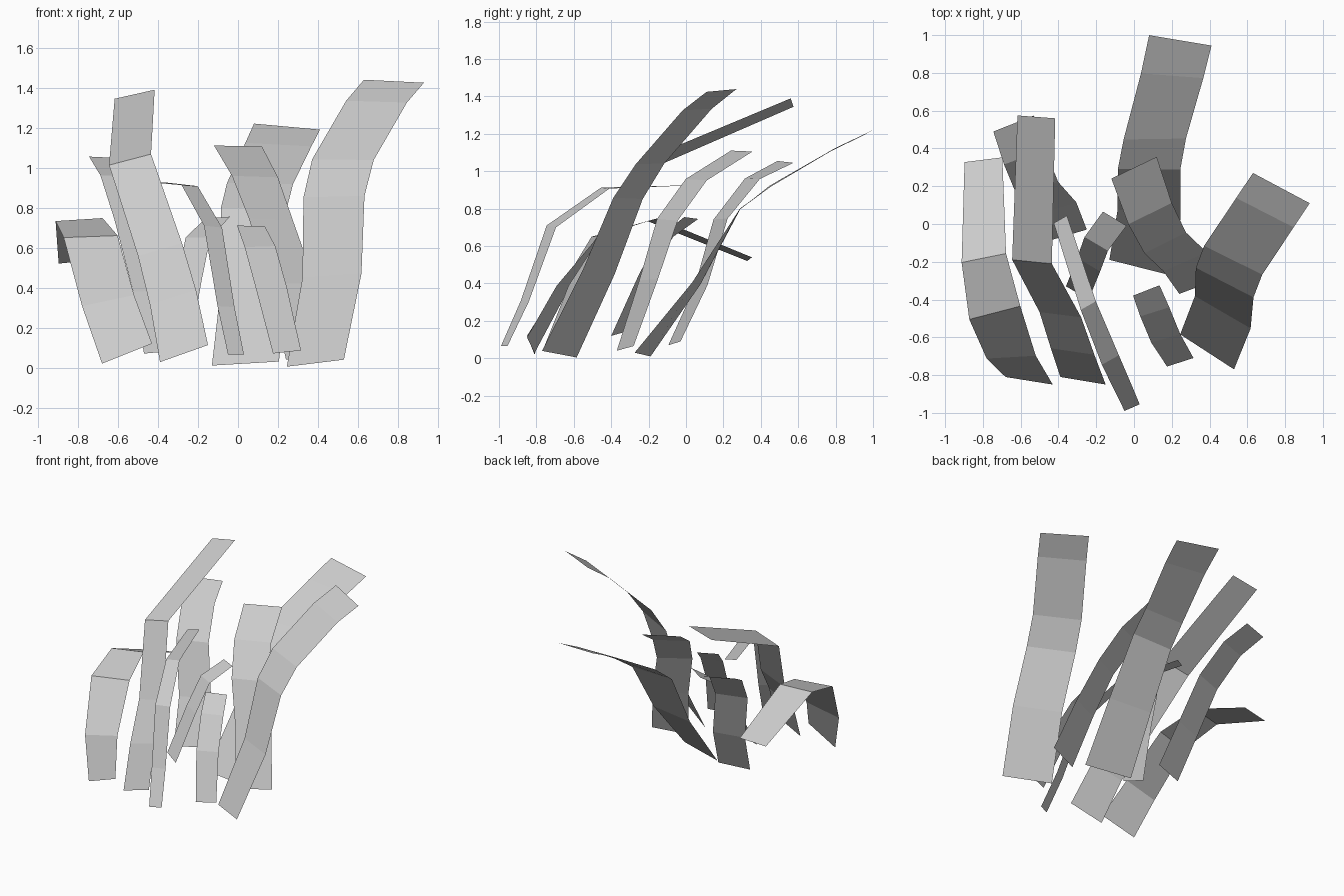
import bpy
from mathutils import Vector


def span_at(spans, t):
    """Width vector along the blade, blended between the given spans."""
    f = t * (len(spans) - 1)
    i = min(int(f), len(spans) - 2)
    return Vector(spans[i]).lerp(Vector(spans[i + 1]), f - i)


def blade(name, spine, spans):
    """Flat ribbon of quads along a spine, from root to tip."""
    verts = []
    last = len(spine) - 1
    for i, p in enumerate(spine):
        half = span_at(spans, i / last) / 2
        verts += [Vector(p) - half, Vector(p) + half]
    faces = [(2 * i, 2 * i + 1, 2 * i + 3, 2 * i + 2) for i in range(last)]
    mesh = bpy.data.meshes.new(name)
    mesh.from_pydata(verts, [], faces)
    ob = bpy.data.objects.new(name, mesh)
    bpy.context.collection.objects.link(ob)


# Left side blades, drooping and bent
blade("grass_blade_left_drooping",
      [(-.555, -.83, .07), (-.65, -.705, .335), (-.737, -.47, .655),
       (-.795, -.18, .74), (-.797, .34, .53)],
      [(.25, -.04, .10), (.27, .07, .01), (.2, .025, .02)])
blade("grass_blade_left_bent",
      [(-.27, -.83, .07), (-.325, -.675, .35), (-.39, -.48, .59),
       (-.54, -.2, 1.04), (-.517, .567, 1.367)],
      [(.24, -.04, .085), (.2, -.015, .045)])
blade("grass_blade_left_back",
      [(-.36, -.062, .08), (-.415, .08, .385), (-.51, .185, .745),
       (-.58, .355, .96), (-.637, .532, 1.05)],
      [(.22, .065, .02), (.215, .085, -.01)])

# Thin and short blades
blade("grass_blade_thin_front",
      [(-.01, -.972, .065), (-.06, -.862, .305), (-.125, -.72, .705),
       (-.242, -.432, .91), (-.39, .025, .925)],
      [(.08, .035, 0), (.09, .05, -.01), (.07, .04, 0)])
blade("grass_blade_short_front",
      [(.245, -.732, .078), (.168, -.605, .395), (.11, -.465, .605),
       (.065, -.352, .708)],
      [(.14, .045, .015), (.16, .045, .01), (.14, .055, -.005)])
blade("grass_blade_short_middle",
      [(-.3, -.365, .13), (-.24, -.215, .455), (-.2, -.105, .65),
       (-.102, .028, .75)],
      [(.12, -.07, -.02), (.125, -.075, .01)])

# Tall blades on the right, middle and back
blade("grass_blade_right_tall",
      [(.387, -.677, .022), (.47, -.467, .46), (.48, -.31, .855),
       (.525, -.192, 1.04), (.693, .06, 1.33), (.78, .19, 1.432)],
      [(.285, -.185, .035), (.31, -.15, 0), (.3, -.16, -.015)])
blade("grass_blade_back_tall",
      [(.037, -.232, .02), (.08, .055, .40), (.08, .29, .80),
       (.11, .45, .92), (.202, .785, 1.115), (.245, .972, 1.205)],
      [(.335, -.085, .02), (.33, .02, 0), (.33, -.055, -.03)])
blade("grass_blade_middle",
      [(.36, -.325, .053), (.27, -.2, .42), (.165, -.1, .74),
       (.085, .055, .955), (0, .298, 1.108)],
      [(.24, .09, .025), (.22, .11, -.01), (.24, .115, -.005)])
